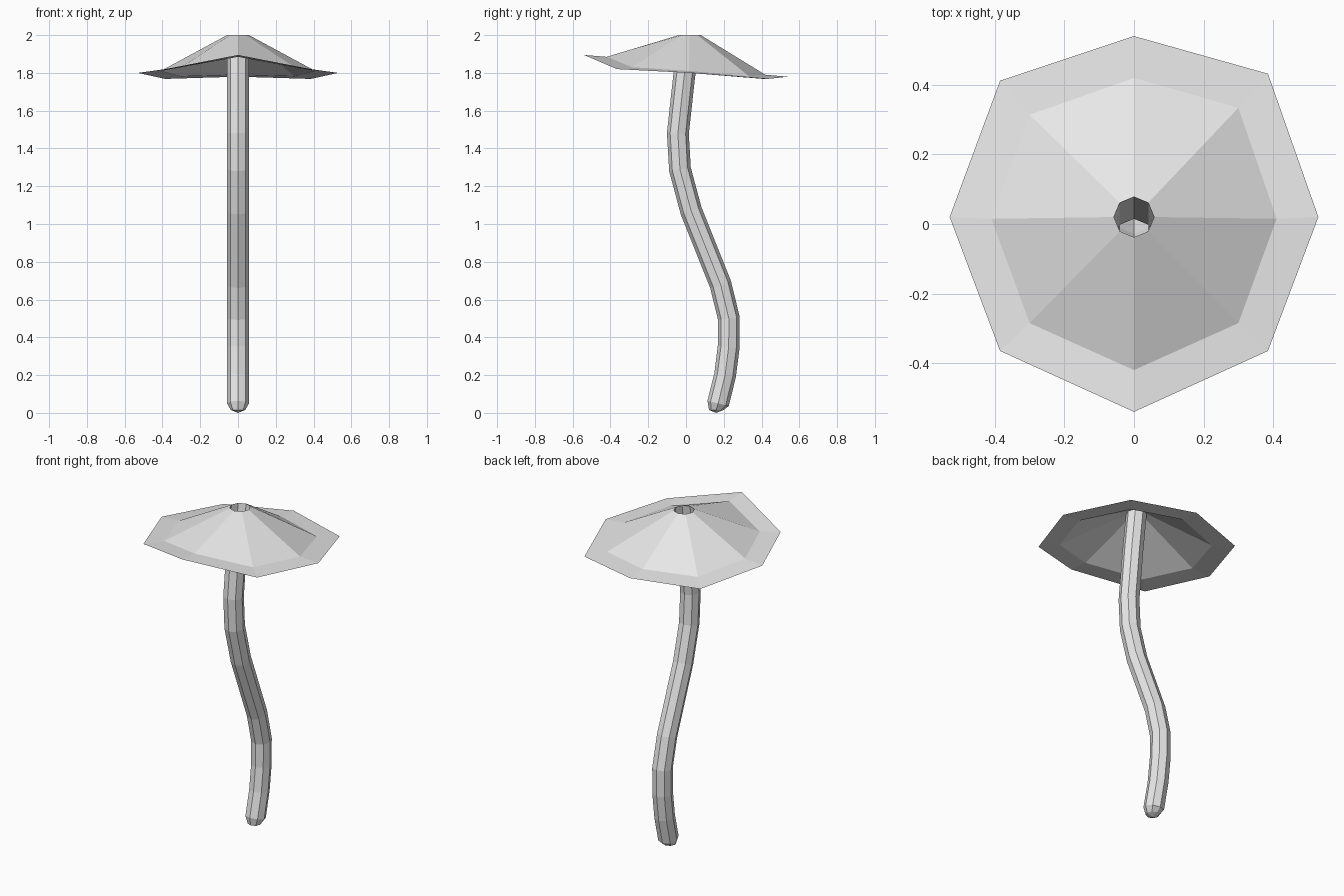
import bpy
import bmesh
import math
from mathutils import Vector

SIDES = 8
RADIUS = 0.058

default = bpy.data.objects.get("Cube")
if default:
    bpy.data.objects.remove(default, do_unlink=True)

# One plain grey for the whole mushroom
grey = bpy.data.materials.new("plain grey")
grey.use_nodes = True
colour = (0.8, 0.8, 0.8, 1)
grey.diffuse_color = colour
grey.node_tree.nodes["Principled BSDF"].inputs["Base Color"].default_value = colour


def skin(name, rings, tip=None):
    """Join successive rings of points with quads, closing the first with a tip."""
    bm = bmesh.new()
    loops = [[bm.verts.new(p) for p in ring] for ring in rings]
    for low, high in zip(loops, loops[1:]):
        for i in range(SIDES):
            j = (i + 1) % SIDES
            bm.faces.new((low[i], low[j], high[j], high[i]))
    if tip:
        end = bm.verts.new(tip)
        for i in range(SIDES):
            bm.faces.new((end, loops[0][(i + 1) % SIDES], loops[0][i]))
    mesh = bpy.data.meshes.new(name)
    bm.to_mesh(mesh)
    bm.free()
    mesh.materials.append(grey)
    obj = bpy.data.objects.new(name, mesh)
    bpy.context.collection.objects.link(obj)
    return obj


def circle(y, z, radius, tilt=0.0):
    """Octagon starting at the front, tilted about the x axis."""
    points = []
    for i in range(SIDES):
        a = math.tau * i / SIDES - math.pi / 2
        depth = radius * math.sin(a)
        points.append(Vector((radius * math.cos(a),
                              y + depth * math.cos(tilt),
                              z + depth * math.sin(tilt))))
    return points


def mirrored(half):
    """Complete a front-to-back half outline; the left back corner sits further back."""
    points = [Vector(p) for p in half]
    points += [Vector((-x, y, z)) for x, y, z in reversed(half[1:-1])]
    points[3].y += 0.02
    return points


# Stem: S-shaped tube, hollow and open at the top
path = [(0.17, 0.05), (0.207, 0.2), (0.226, 0.35), (0.227, 0.5), (0.183, 0.68),
        (0.027, 1.07), (-0.032, 1.29), (-0.043, 1.48), (-0.01, 1.78), (0.02, 2)]
stem_rings = [circle(0.16, 0.015, 0.038)]
for i, (y, z) in enumerate(path):
    before = path[max(i - 1, 0)]
    after = path[min(i + 1, len(path) - 1)]
    tilt = -math.atan2(after[0] - before[0], after[1] - before[1])
    if i == len(path) - 1:
        tilt = 0
    stem_rings.append(circle(y, z, RADIUS, tilt))
skin("stem", stem_rings, tip=(0, 0.16, 0))

# Cap: thin faceted shell with a flatter brim, lifted at the front
brim = mirrored([(0, -0.54, 1.895), (0.385, -0.365, 1.82), (0.53, 0.02, 1.8),
                 (0.385, 0.412, 1.768), (0, 0.54, 1.78)])
shoulder = mirrored([(0, -0.42, 1.885), (0.3, -0.285, 1.83), (0.41, 0.015, 1.81),
                     (0.3, 0.314, 1.782), (0, 0.42, 1.79)])
skin("cap", [brim, shoulder, circle(0.02, 2, RADIUS)])
